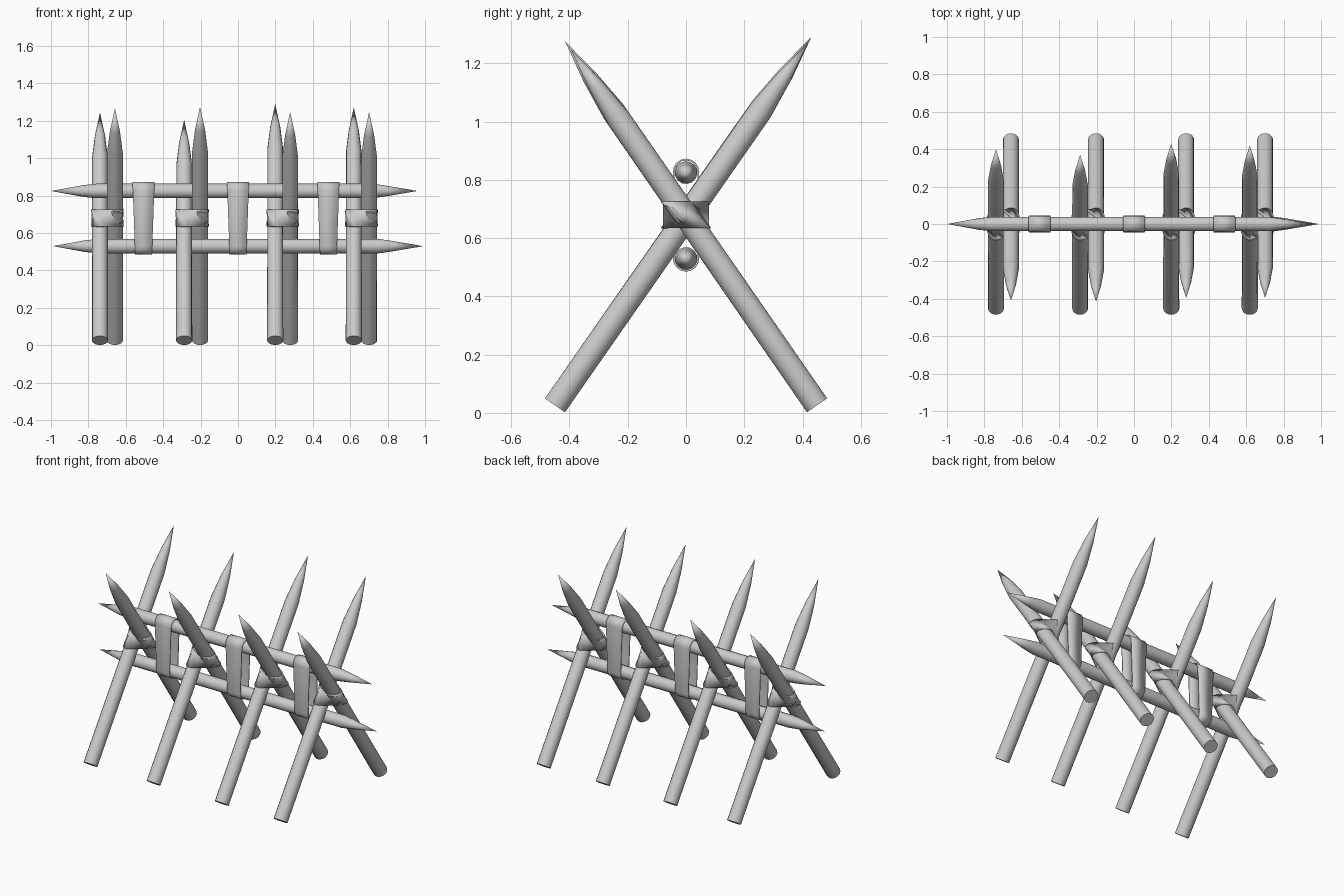
import bpy, bmesh, math
from mathutils import Vector

if "Cube" in bpy.data.objects:
    bpy.data.objects.remove(bpy.data.objects["Cube"])

SIDES = 14


def finish(name, bm, angle=35):
    bmesh.ops.recalc_face_normals(bm, faces=bm.faces)
    me = bpy.data.meshes.new(name)
    bm.to_mesh(me)
    bm.free()
    ob = bpy.data.objects.new(name, me)
    bpy.context.collection.objects.link(ob)
    bpy.ops.object.select_all(action='DESELECT')
    ob.select_set(True)
    bpy.context.view_layer.objects.active = ob
    bpy.ops.object.shade_smooth_by_angle(angle=math.radians(angle))
    return ob


def bridge(bm, a, b):
    for i in range(len(a)):
        j = (i + 1) % len(a)
        bm.faces.new((a[i], a[j], b[j], b[i]))


def pole(name, start, end, profile, tip_start=False):
    """Round pole; profile is (distance, radius) between start and end."""
    start, end = Vector(start), Vector(end)
    axis = (end - start).normalized()
    side = axis.orthogonal().normalized()
    up = axis.cross(side)
    bm = bmesh.new()
    rings = []
    for d, r in profile:
        rings.append([bm.verts.new(start + axis * d + r * (
            side * math.cos(t) + up * math.sin(t)))
            for t in (2 * math.pi * k / SIDES for k in range(SIDES))])
    for a, b in zip(rings, rings[1:]):
        bridge(bm, a, b)
    ends = [(rings[-1], end)]
    if tip_start:
        ends.append((rings[0], start))
    else:
        bm.faces.new(rings[0])
    for ring, p in ends:
        v = bm.verts.new(p)
        for i in range(SIDES):
            bm.faces.new((ring[i], ring[(i + 1) % SIDES], v))
    return finish(name, bm)


def band(name, loop_a, loop_b, thickness):
    """Thin closed strap between two matching loops."""
    bm = bmesh.new()
    bridge(bm, [bm.verts.new(p) for p in loop_a], [bm.verts.new(p) for p in loop_b])
    ob = finish(name, bm)
    m = ob.modifiers.new("thickness", 'SOLIDIFY')
    m.thickness = thickness
    m.offset = -1
    return ob


def wrap(c1, c2, rx, ry, n=9):
    """Outline around two equal ellipses in 2D (c1 to c2)."""
    d = ((c2[0] - c1[0]) / rx, (c2[1] - c1[1]) / ry)
    a = math.atan2(d[1], d[0])
    pts = []
    for c, off in ((c2, -math.pi / 2), (c1, math.pi / 2)):
        for k in range(n):
            t = a + off + math.pi * k / (n - 1)
            pts.append((c[0] + rx * math.cos(t), c[1] + ry * math.sin(t)))
    return pts


# Crossed sharpened stakes: (x, y of tip, height of tip)
stakes = [(-0.738, 0.40, 1.245), (-0.658, -0.41, 1.267),
          (-0.288, 0.37, 1.205), (-0.203, -0.415, 1.275),
          (0.199, 0.43, 1.29), (0.279, -0.395, 1.247),
          (0.619, 0.42, 1.272), (0.701, -0.395, 1.247)]
for x, ty, tz in stakes:
    foot = Vector((x, -math.copysign(0.45, ty), 0.026))
    tip = Vector((x, ty, tz))
    L = (tip - foot).length
    pole("stake", foot, tip, [(0, 0.043), (L - 0.29, 0.042), (L - 0.15, 0.027)])

# Lashings around each crossing, leaning with both stakes
for (xa, _, _), (xb, _, _) in zip(stakes[::2], stakes[1::2]):
    loops = []
    for z, s in ((0.635, -0.030), (0.725, 0.030)):
        loops.append([(x, y, z) for x, y in
                      wrap((xa, s), (xb, -s), 0.048, 0.057)])
    band("lashing", *loops, 0.005)

# Two long rails pointed at both ends
for z, x0, x1 in ((0.825, -1.0, 0.96), (0.53, -0.99, 0.99)):
    L = x1 - x0
    pole("rail", (x0, 0, z), (x1, 0, z),
         [(0.17, 0.031), (0.24, 0.039), (L - 0.24, 0.039), (L - 0.17, 0.029)],
         tip_start=True)

# Tapered straps looped around both rails
for x in (-0.505, 0.0, 0.483):
    outline = wrap((0, 0.53), (0, 0.828), 0.045, 0.045)
    loops = []
    for s in (-1, 1):
        loops.append([(x + s * (0.045 + 0.014 * (z - 0.485) / 0.39), y, z)
                      for y, z in outline])
    band("strap", *loops, 0.006)
